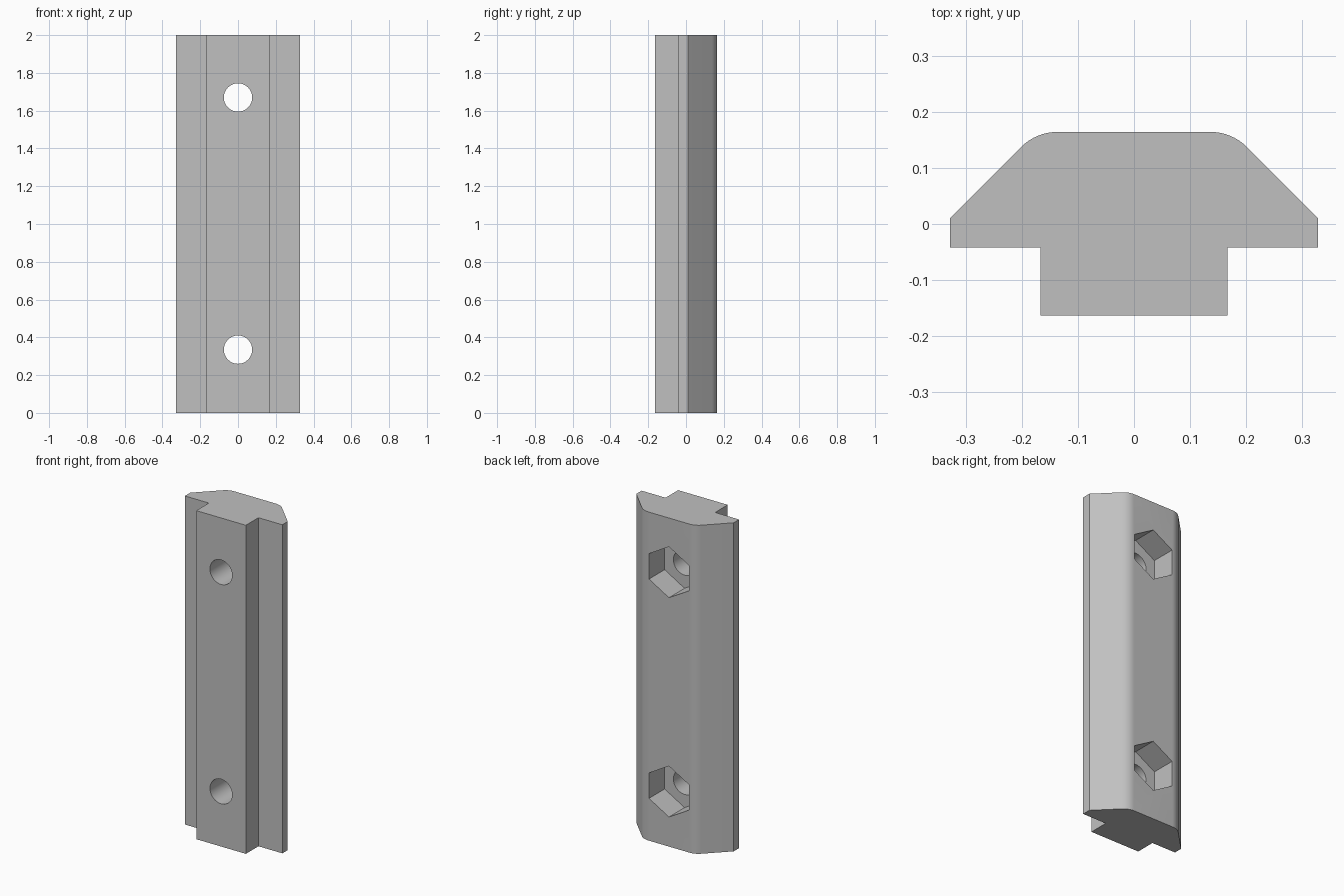
import bpy, bmesh
from math import sin, cos, pi, radians
from mathutils import Matrix

if "Cube" in bpy.data.objects:
    bpy.data.objects.remove(bpy.data.objects["Cube"], do_unlink=True)

LENGTH = 2.0
BACK = 0.164          # back face y
ROUND = 0.09          # radius of the back shoulders
POCKET_DEPTH = 0.15
HOLE_HEIGHTS = (0.335, 1.67)

grey = bpy.data.materials.new("plain grey")
grey.use_nodes = True
colour = (0.53, 0.53, 0.53, 1)
grey.diffuse_color = colour
grey.node_tree.nodes["Principled BSDF"].inputs["Base Color"].default_value = colour


def add_object(name, bm):
    bmesh.ops.recalc_face_normals(bm, faces=bm.faces)
    mesh = bpy.data.meshes.new(name)
    bm.to_mesh(mesh)
    bm.free()
    mesh.materials.append(grey)
    obj = bpy.data.objects.new(name, mesh)
    bpy.context.collection.objects.link(obj)
    return obj


def cutter(name, sides, radius, y_from, y_to, z, turn=0):
    """Prism along y used to cut a hole or pocket."""
    bm = bmesh.new()
    place = (Matrix.Translation((0, (y_from + y_to) / 2, z))
             @ Matrix.Rotation(radians(90), 4, 'X') @ Matrix.Rotation(turn, 4, 'Z'))
    bmesh.ops.create_cone(bm, cap_ends=True, segments=sides, radius1=radius,
                          radius2=radius, depth=y_to - y_from, matrix=place)
    obj = add_object(name, bm)
    obj.hide_render = True
    return obj


# Half of the T-slot cross-section, then mirrored across x
half = [(0.167, -0.163), (0.167, -0.042), (0.328, -0.042), (0.328, 0.01)]
for i in range(9):
    a = pi / 4 + pi / 4 * i / 8
    half.append((0.137 + ROUND * cos(a), BACK - ROUND + ROUND * sin(a)))
outline = half + [(-x, y) for x, y in reversed(half)]

# Extruded bar
bm = bmesh.new()
base = bm.faces.new([bm.verts.new((x, y, 0)) for x, y in outline])
top = bmesh.ops.extrude_face_region(bm, geom=[base])["geom"]
bmesh.ops.translate(bm, vec=(0, 0, LENGTH),
                    verts=[v for v in top if isinstance(v, bmesh.types.BMVert)])
bar = add_object("slot_nut_bar", bm)

# Bolt holes with hexagonal nut pockets in the back
cutters = []
for z in HOLE_HEIGHTS:
    cutters.append(cutter("bolt_hole_cutter", 48, 0.075, -0.3, 0.3, z))
    cutters.append(cutter("nut_pocket_cutter", 6, 0.155, BACK - POCKET_DEPTH, 0.3, z))

bpy.context.view_layer.objects.active = bar
bar.select_set(True)
for c in cutters:
    mod = bar.modifiers.new("cut", 'BOOLEAN')
    mod.object = c
    mod.operation = 'DIFFERENCE'
    mod.solver = 'EXACT'
    bpy.ops.object.modifier_apply(modifier=mod.name)
for c in cutters:
    bpy.data.objects.remove(c, do_unlink=True)

# Smooth rounded shoulders and hole walls, crisp edges elsewhere
bpy.ops.object.select_all(action='DESELECT')
bar.select_set(True)
bpy.ops.object.shade_smooth_by_angle(angle=radians(30))
